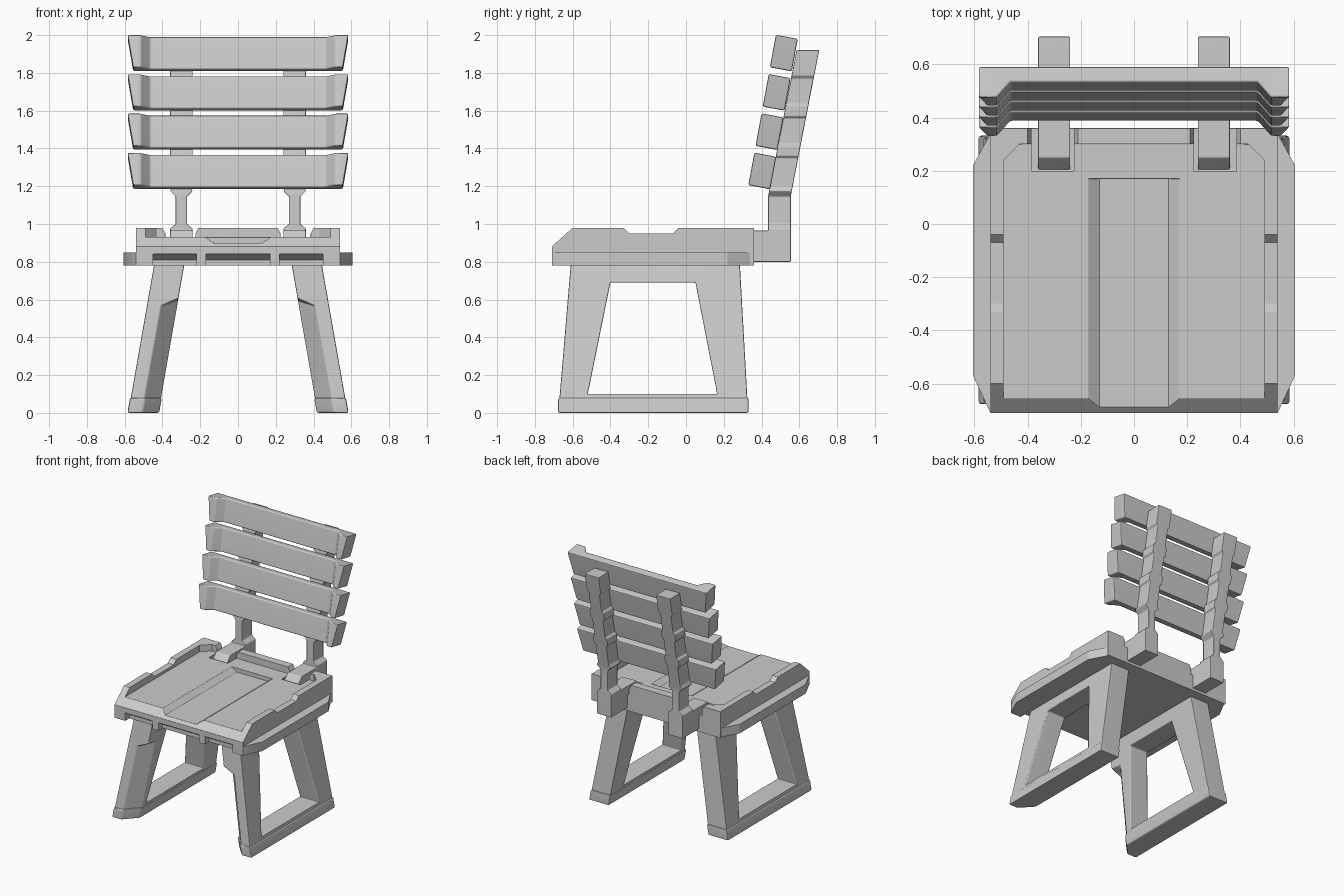
import bpy, bmesh, math
from mathutils import Matrix, Vector

if "Cube" in bpy.data.objects:
    bpy.data.objects.remove(bpy.data.objects["Cube"])


def mesh_object(name, verts, faces):
    me = bpy.data.meshes.new(name)
    bm = bmesh.new()
    vs = [bm.verts.new(v) for v in verts]
    for f in faces:
        bm.faces.new([vs[i] for i in f])
    bmesh.ops.recalc_face_normals(bm, faces=bm.faces)
    bm.to_mesh(me)
    bm.free()
    ob = bpy.data.objects.new(name, me)
    bpy.context.collection.objects.link(ob)
    return ob


def loft(name, rings):
    n = len(rings[0])
    verts = [v for r in rings for v in r]
    faces = [list(range(n)), list(range(len(verts) - n, len(verts)))]
    for k in range(len(rings) - 1):
        for i in range(n):
            j = (i + 1) % n
            faces.append([k * n + i, k * n + j, (k + 1) * n + j, (k + 1) * n + i])
    return mesh_object(name, verts, faces)


def prism_x(name, yz, x0, x1):
    return loft(name, [[(x, y, z) for y, z in yz] for x in (x0, x1)])


def prism_y(name, xz, y0, y1):
    return loft(name, [[(x, y, z) for x, z in xz] for y in (y0, y1)])


def prism_z(name, xy, z0, z1):
    return loft(name, [[(x, y, z) for x, y in xy] for z in (z0, z1)])


def symmetric(half):
    return half + [(-x, y) for x, y in reversed(half)]


def activate(ob):
    bpy.ops.object.select_all(action='DESELECT')
    ob.select_set(True)
    bpy.context.view_layer.objects.active = ob


def combine(ob, other, op='DIFFERENCE'):
    m = ob.modifiers.new("bool", 'BOOLEAN')
    m.operation, m.object, m.solver = op, other, 'EXACT'
    activate(ob)
    bpy.ops.object.modifier_apply(modifier=m.name)
    bpy.data.objects.remove(other, do_unlink=True)


def finish(ob, mirror=False, width=0.008):
    activate(ob)
    if mirror:
        m = ob.modifiers.new("mirror", 'MIRROR')
        m.use_mirror_merge = False
        bpy.ops.object.modifier_apply(modifier=m.name)
    m = ob.modifiers.new("bevel", 'BEVEL')
    m.width, m.segments, m.limit_method = width, 2, 'ANGLE'
    m.angle_limit = math.radians(25)
    bpy.ops.object.modifier_apply(modifier=m.name)
    bpy.ops.object.shade_smooth_by_angle(angle=math.radians(40))
    m = ob.modifiers.new("weighted_normals", 'WEIGHTED_NORMAL')
    m.keep_sharp = True


# Seat: side profile with dipped rails, joined to a wider lower flange
seat = prism_x("seat", [(-0.71, 0.78), (-0.71, 0.88), (-0.60, 0.98), (-0.33, 0.98), (-0.30, 0.95),
                        (-0.07, 0.95), (-0.04, 0.98), (0.36, 0.98), (0.36, 0.78)], -0.54, 0.54)
flange = prism_z("flange", symmetric([(0.54, -0.71), (0.605, -0.57), (0.605, 0.22),
                                      (0.54, 0.34), (0.54, 0.36)]), 0.78, 0.85)
combine(seat, flange, 'UNION')
# Sunken sitting area, centre channel, post pockets and front underside notches
combine(seat, prism_z("basin_cut", symmetric([(0.49, -0.9), (0.49, 0.24), (0.43, 0.30)]), 0.93, 1.1))
combine(seat, prism_y("channel_cut", [(-0.20, 0.95), (-0.13, 0.90), (0.13, 0.90), (0.20, 0.95)],
                      -0.9, 0.17))
for s in (-1, 1):
    combine(seat, prism_y("pocket_cut", [(s * 0.20, 1.0), (s * 0.225, 0.95), (s * 0.225, 0.905),
                                         (s * 0.385, 0.905), (s * 0.385, 0.95), (s * 0.41, 1.0)],
                          0.20, 0.5))
for x0, x1 in ((-0.45, -0.22), (-0.17, 0.17), (0.22, 0.45)):
    combine(seat, prism_x("notch_cut", [(-0.8, 0.7), (-0.8, 0.84), (-0.70, 0.84),
                                        (-0.66, 0.81), (-0.66, 0.7)], x0, x1))
finish(seat, width=0.006)

# Legs: trapezoid side frames, built upright then sheared outward
XI, XO, LEAN = 0.285, 0.445, 0.175


def splay(ob):
    for v in ob.data.vertices:
        v.co.x += LEAN * (0.78 - v.co.z)


legs = prism_x("leg_frames", [(-0.61, 0.79), (0.285, 0.79), (0.325, 0.075), (-0.67, 0.075)], XI, XO)
combine(legs, prism_x("opening_cut", [(-0.40, 0.69), (0.05, 0.69), (0.165, 0.10), (-0.52, 0.10)],
                      XI - 0.1, XO + 0.1))
# Inner front corner chamfer on the lower part of the leg
combine(legs, loft("corner_cut", [
    [(XI + 0.085 + 0.02, -0.695, 0.0), (XI - 0.02, -0.695, 0.0), (XI - 0.02, -0.55, 0.0)],
    [(XI + 0.085 + 0.02, -0.65, 0.56), (XI - 0.02, -0.65, 0.62), (XI - 0.02, -0.505, 0.60)]]))
splay(legs)
finish(legs, mirror=True)

feet = prism_z("feet", [(XI + 0.085, -0.677), (XO + 0.004, -0.677), (XO + 0.004, 0.332),
                        (XI - 0.004, 0.332), (XI - 0.004, -0.58)], 0.0, 0.08)
splay(feet)
finish(feet, mirror=True, width=0.01)

# Back posts: stepped width, tilted above the neck, with a tongue over the seat
W, M, N = 0.06, 0.046, 0.03
steps = [(0.80, W), (0.975, W), (1.0, N), (1.145, N), (1.175, W), (1.20, M)]
for z in (1.36, 1.57):
    steps += [(z - 0.01, M), (z, W), (z + 0.055, W), (z + 0.065, M)]
steps += [(1.77, M), (1.785, W), (1.92, W)]
rings = []
for z, w in steps:
    y = 0.435 + max(0, z - 1.15) * 0.195
    rings.append([(0.30 - w, y, z), (0.30 + w, y, z), (0.30 + w, y + 0.12, z), (0.30 - w, y + 0.12, z)])
posts = loft("back_posts", rings)
tongue = prism_x("tongue", [(0.205, 0.895), (0.205, 0.915), (0.25, 0.965), (0.45, 0.965),
                            (0.45, 0.80), (0.35, 0.80), (0.35, 0.895)], 0.24, 0.36)
combine(posts, tongue, 'UNION')
finish(posts, mirror=True, width=0.005)

# Back slats: thicker at the ends, tapered downward, tilted with the posts
tilt = Matrix.Rotation(math.radians(-10.5), 4, 'X')
for i in range(4):
    origin = Vector((0, 0.56 - 0.038 * i, 1.808 - 0.208 * i))
    slat_rings = []
    for z, inset in ((0, 0.03), (0.175, 0)):
        outline = symmetric([(0.585 - inset, 0), (0.585 - inset, -0.118),
                             (0.515, -0.118), (0.465, -0.06)])
        slat_rings.append([tilt @ Vector((x, y, z)) + origin for x, y in outline])
    finish(loft(f"back_slat_{i + 1}", slat_rings), width=0.009)
